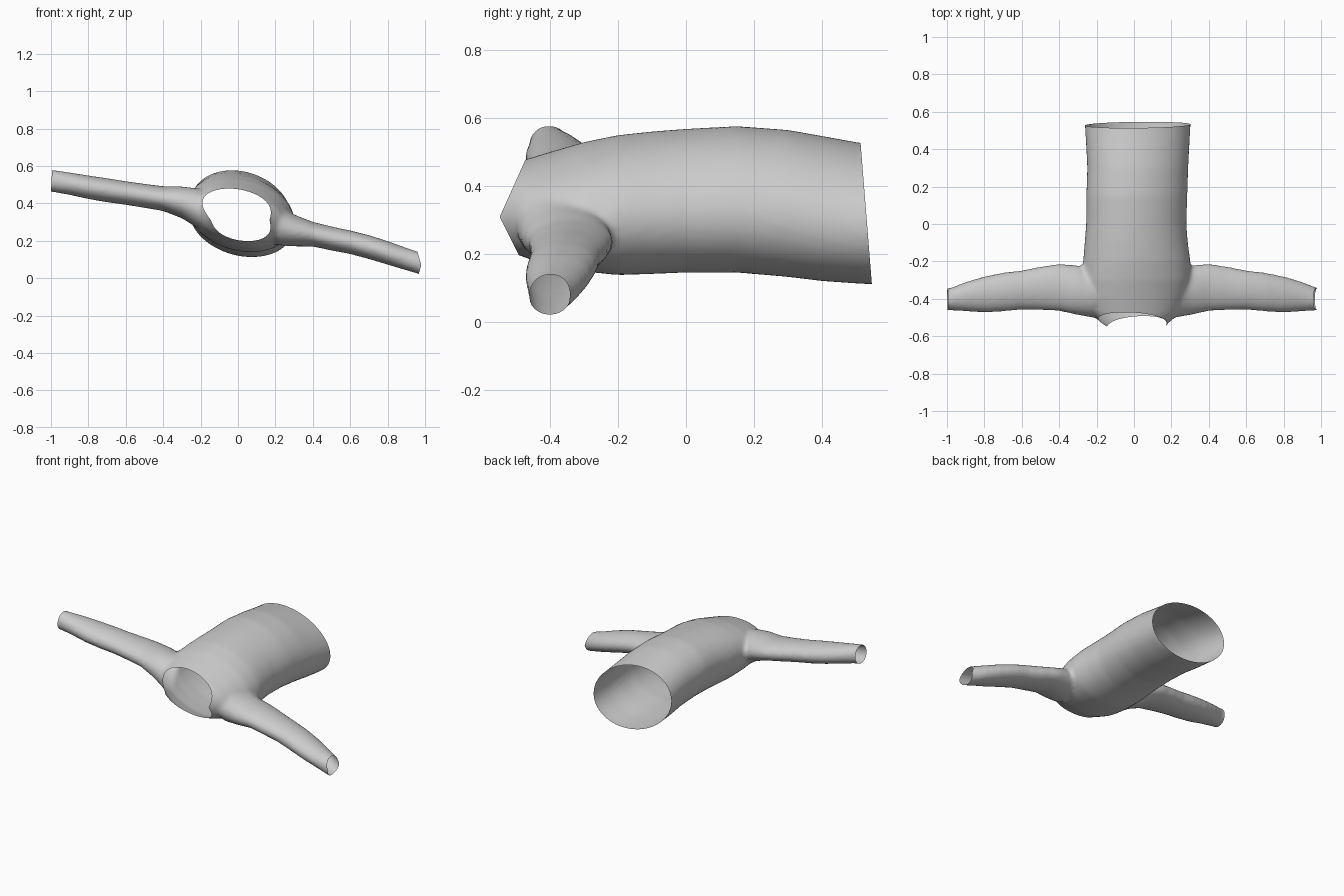
import bpy, bmesh, math
from mathutils import Vector

if "Cube" in bpy.data.objects:
    bpy.data.objects.remove(bpy.data.objects["Cube"])

N = 48


def loft(bm, rings):
    """Closed tube through rings of points."""
    loops = [[bm.verts.new(p) for p in ring] for ring in rings]
    for a, b in zip(loops, loops[1:]):
        for i in range(N):
            j = (i + 1) % N
            bm.faces.new((a[i], a[j], b[j], b[i]))
    bm.faces.new(loops[0])
    bm.faces.new(loops[-1])


def angles():
    return [2 * math.pi * i / N for i in range(N)]


bm = bmesh.new()

# Torso sections: y, centre x, half width, centre z, half height
body = [(.64, .02, .285, .32, .205), (.52, .02, .282, .32, .203), (.40, .02, .275, .335, .21),
        (.30, .02, .27, .35, .213), (.15, .015, .27, .362, .212), (0, .012, .268, .358, .208),
        (-.1, .012, .276, .352, .206), (-.2, .015, .287, .345, .202), (-.3, .012, .29, .34, .186),
        (-.4, .006, .272, .333, .164), (-.48, .005, .235, .335, .138),
        (-.54, .005, .168, .338, .12), (-.62, .005, .13, .34, .105)]
loft(bm, [[(cx + rx * math.cos(t), y, cz + rz * math.sin(t) - .14 * rx * math.cos(t))
           for t in angles()] for y, cx, rx, cz, rz in body])

# Sleeve sections: distance from centre, y min, y max, half height, centre z left, right
sleeve = [(.12, -.46, -.30, .09, .36, .31), (.22, -.50, -.24, .105, .375, .28),
          (.30, -.487, -.222, .085, .405, .255), (.40, -.465, -.213, .066, .425, .235),
          (.50, -.46, -.228, .064, .44, .212), (.60, -.458, -.248, .063, .455, .192),
          (.70, -.468, -.26, .064, .47, .166), (.80, -.473, -.28, .063, .486, .135),
          (.90, -.467, -.31, .06, .505, .102), (.98, -.462, -.342, .059, .518, .077),
          (1.08, -.46, -.345, .059, .53, .05)]
for s in (-1, 1):
    loft(bm, [[(s * d, (a + b) / 2 + (b - a) / 2 * math.cos(t),
                (zl if s < 0 else zr) + h * math.sin(t)) for t in angles()]
              for d, a, b, h, zl, zr in sleeve])
bmesh.ops.recalc_face_normals(bm, faces=bm.faces)
mesh = bpy.data.meshes.new("pullover")
bm.to_mesh(mesh)
bm.free()
pullover = bpy.data.objects.new("pullover", mesh)
bpy.context.collection.objects.link(pullover)
bpy.context.view_layer.objects.active = pullover
pullover.select_set(True)

# Fuse the tubes and soften the armholes
remesh = pullover.modifiers.new("fuse", 'REMESH')
remesh.mode = 'VOXEL'
remesh.voxel_size = .013
smooth = pullover.modifiers.new("soften", 'SMOOTH')
smooth.factor = .5
smooth.iterations = 6
for name in ("fuse", "soften"):
    bpy.ops.object.modifier_apply(modifier=name)

# Cut the openings: hem, both cuffs, scooped neck
bm = bmesh.new()
bm.from_mesh(mesh)


def trim(point, normal, inside=lambda c: True):
    faces = [f for f in bm.faces if inside(f.calc_center_median())]
    geom = set(faces)
    for f in faces:
        geom.update(f.verts)
        geom.update(f.edges)
    bmesh.ops.bisect_plane(bm, geom=list(geom), plane_co=Vector(point),
                           plane_no=Vector(normal), clear_outer=True)


def at_neck(c):
    return abs(c.x) < .22 and c.y < -.42


trim((0, .53, .32), (0, 1, .08))
trim((.98, -.4, .07), (.96, 0, .28))
trim((.98, -.4, .07), (.96, 0, -.28))
trim((-.997, -.4, .52), (-1, 0, .05))
trim((0, -.548, .31), (0, -1, .45), at_neck)
trim((0, -.548, .31), (0, -1, -.5), at_neck)
bm.to_mesh(mesh)
bm.free()

bpy.ops.object.shade_smooth()
